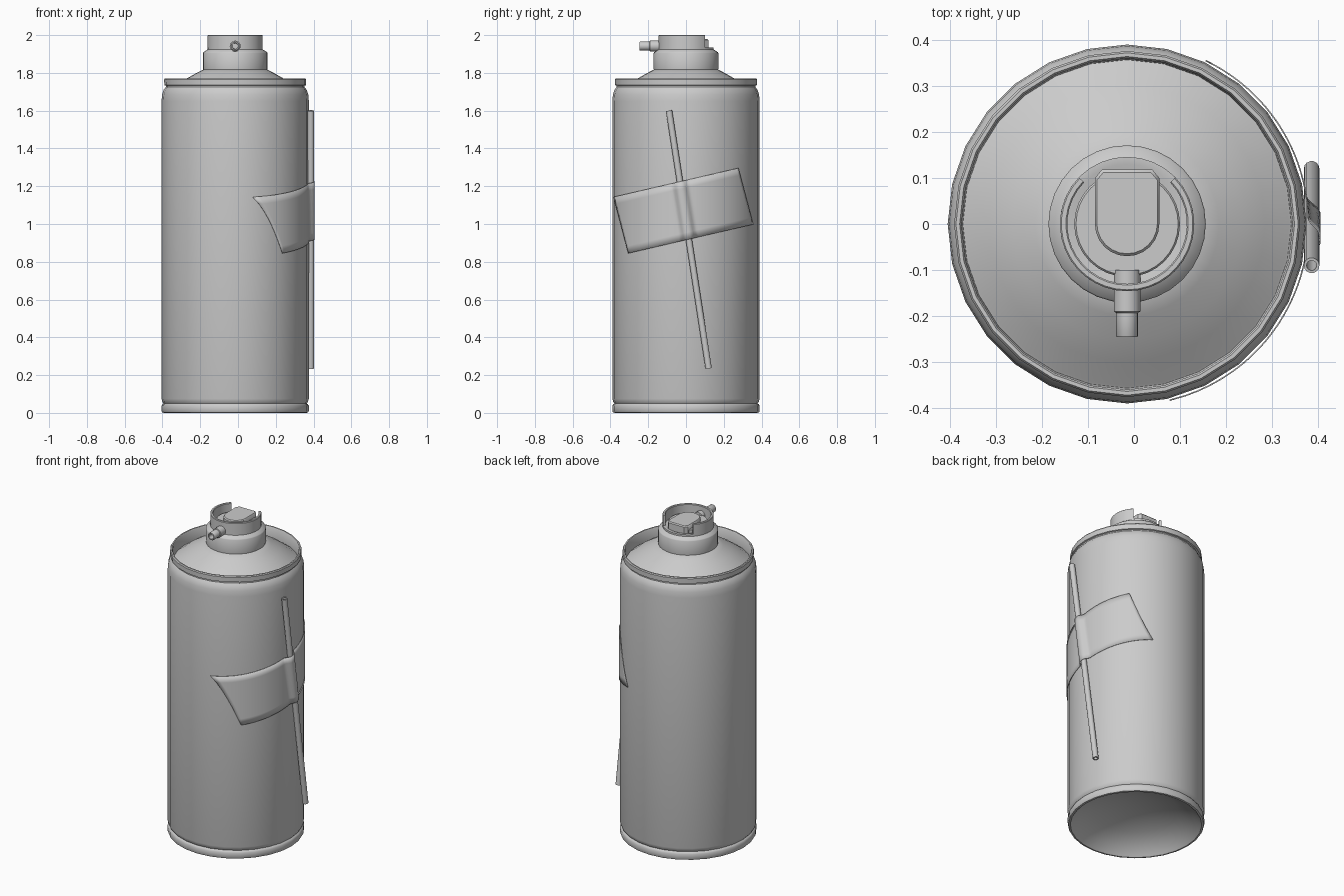
import bpy, bmesh
from math import sin, cos, pi, radians, sqrt, hypot
from mathutils import Matrix, Vector

if "Cube" in bpy.data.objects:
    bpy.data.objects.remove(bpy.data.objects["Cube"])

CX = -0.015   # can axis offset
R = 0.39      # can radius


def finish(name, bm, matrix=None, angle=35):
    """Turn a bmesh into a smooth-by-angle object."""
    bmesh.ops.remove_doubles(bm, verts=bm.verts, dist=1e-5)
    bmesh.ops.recalc_face_normals(bm, faces=bm.faces)
    if matrix:
        bm.transform(matrix)
    me = bpy.data.meshes.new(name)
    bm.to_mesh(me)
    bm.free()
    ob = bpy.data.objects.new(name, me)
    bpy.context.collection.objects.link(ob)
    bpy.ops.object.select_all(action='DESELECT')
    ob.select_set(True)
    bpy.context.view_layer.objects.active = ob
    bpy.ops.object.shade_smooth_by_angle(angle=radians(angle))
    return ob


def lathe(name, profile, sides, matrix=None, start=0.0, sweep=2 * pi, closed=False, angle=35):
    """Revolve (radius, z) points about z; partial sweeps of closed profiles get end caps."""
    bm = bmesh.new()
    rings = []
    for i in range(sides + 1):
        a = start + sweep * i / sides
        rings.append([bm.verts.new((r * cos(a), r * sin(a), z)) for r, z in profile])
    n = len(profile)
    for a, b in zip(rings, rings[1:]):
        for j in range(n if closed else n - 1):
            k = (j + 1) % n
            bm.faces.new((a[j], b[j], b[k], a[k]))
    if closed and sweep < 2 * pi - 0.01:
        bm.faces.new(rings[0])
        bm.faces.new(rings[-1])
    return finish(name, bm, matrix, angle)


axis = Matrix.Translation((CX, 0, 0))

# Can: concave base, bottom ring, body, shoulder, rolled rim and dome
lathe("can_body", [
    (0, 0.13), (0.12, 0.12), (0.24, 0.09), (0.33, 0.045), (0.365, 0.01), (0.375, 0),
    (0.386, 0.002), (R, 0.01), (R, 0.038), (0.385, 0.046), (0.379, 0.05), (0.385, 0.058),
    (R, 0.075), (R, 1.65), (0.387, 1.685), (0.379, 1.71), (0.367, 1.725), (0.367, 1.732),
    (0.375, 1.735), (0.376, 1.765), (0.372, 1.771), (0.364, 1.771), (0.36, 1.765),
    (0.357, 1.70), (0.352, 1.703), (0.30, 1.743), (0.25, 1.774), (0.20, 1.802),
    (0.165, 1.82), (0, 1.82)], 28, axis)

# Spray cap: collar, wall open at the back, inner disc
lathe("cap_collar", [
    (0, 1.815), (0.17, 1.815), (0.171, 1.822), (0.171, 1.905), (0.168, 1.91), (0.146, 1.924),
    (0.146, 1.935), (0.13, 1.935), (0.118, 1.93), (0, 1.93)], 32, axis)
gap = radians(46)
lathe("cap_wall", [(0.13, 1.92), (0.146, 1.92), (0.146, 1.997), (0.143, 2.0),
                   (0.133, 2.0), (0.13, 1.997)],
      28, axis, start=pi / 2 + gap, sweep=2 * pi - 2 * gap, closed=True)
lathe("button_base", [(0, 1.92), (0.115, 1.92), (0.115, 1.95), (0.111, 1.955), (0, 1.955)], 32, axis)

# Finger button: U-shaped pad, rounded toward the front
bm = bmesh.new()
outline = [(0.07, 0.1), (0.055, 0.118), (-0.055, 0.118), (-0.07, 0.1)]
outline += [(-0.07 * cos(pi * i / 12), -0.07 * sin(pi * i / 12) + 0.002) for i in range(13)][::1]
outline = outline[:4] + [(-0.07 * cos(pi * i / 12), -0.07 * sin(pi * i / 12)) for i in range(13)]
levels = [(1.0, 1.93), (1.0, 1.974), (0.94, 1.98)]
rows = [[bm.verts.new((x * s, 0.02 + (y - 0.02) * s, z)) for x, y in outline] for s, z in levels]
n = len(outline)
for a, b in zip(rows, rows[1:]):
    for j in range(n):
        bm.faces.new((a[j], a[(j + 1) % n], b[(j + 1) % n], b[j]))
bm.faces.new(rows[0])
bm.faces.new(rows[-1])
finish("finger_button", bm, axis)

# Nozzle pointing to the front, with a hole in its tip
lathe("nozzle", [
    (0, 0.10), (0.029, 0.10), (0.029, 0.19), (0.024, 0.193), (0.024, 0.243), (0.022, 0.246),
    (0.016, 0.246), (0.015, 0.21), (0, 0.21)], 16,
    Matrix.Translation((CX, 0, 1.942)) @ Matrix.Rotation(pi / 2, 4, 'X'))

# Extension straw: tilted hollow tube on the right side
SX, SR = 0.386, 0.017
top, bot = Vector((SX, -0.09, 1.60)), Vector((SX, 0.12, 0.235))
d = top - bot
L = d.length
lathe("straw", [(0.011, 0), (SR, 0), (SR, L), (0.011, L)], 14,
      Matrix.Translation(bot) @ d.to_track_quat('Z', 'Y').to_matrix().to_4x4(), closed=True)

# Tape: tilted rectangle laid over the can and the straw
corner = Vector((-0.305, 0.845))
along, across = Vector((0.66, 0.153)), Vector((-0.078, 0.298))
slope = (bot.y - top.y) / (top.z - bot.z)


def tape_x(y, z):
    base = CX + sqrt(max(0.394 ** 2 - y * y, 0))
    dist = abs(y - (top.y + (top.z - z) * slope)) / hypot(1, slope)
    t = min(max((dist - 0.010) / 0.035, 0), 1)
    t = t * t * (3 - 2 * t)
    return max(base, (SX + SR + 0.001) * (1 - t) + base * t)


bm = bmesh.new()
NU, NV = 64, 8
grid = []
for i in range(NU + 1):
    row = []
    for j in range(NV + 1):
        p = corner + along * (i / NU) + across * (j / NV)
        row.append(bm.verts.new((tape_x(p.x, p.y), p.x, p.y)))
    grid.append(row)
for a, b in zip(grid, grid[1:]):
    for j in range(NV):
        bm.faces.new((a[j], b[j], b[j + 1], a[j + 1]))
tape = finish("tape", bm, angle=60)
mod = tape.modifiers.new("thickness", 'SOLIDIFY')
mod.thickness = 0.003
mod.offset = 0
